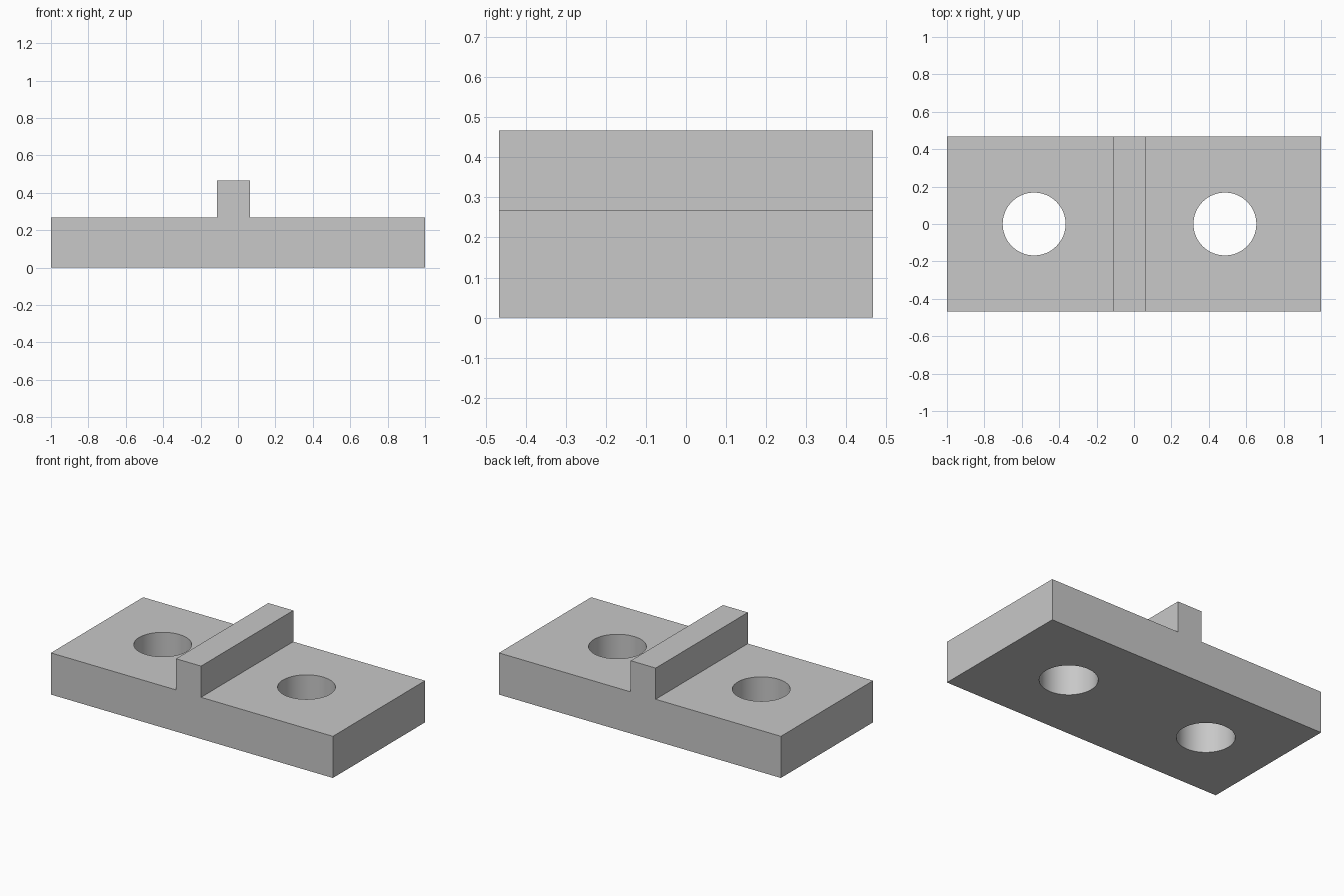
import bpy, math

HALF_DEPTH = 0.467
PLATE_TOP = 0.267
RIDGE_TOP = 0.467
RIDGE_LEFT, RIDGE_RIGHT = -0.112, 0.065
HOLE_RADIUS = 0.168
HOLE_CENTRES = (-0.534, 0.486)

cube = bpy.data.objects.get("Cube")
if cube:
    bpy.data.objects.remove(cube, do_unlink=True)

grey = bpy.data.materials.new("light grey")
grey.use_nodes = True
colour = (0.58, 0.58, 0.58, 1)
grey.diffuse_color = colour
grey.node_tree.nodes["Principled BSDF"].inputs["Base Color"].default_value = colour


def extrude_profile(name, profile):
    """Extrude an x-z outline along the full depth."""
    n = len(profile)
    verts = [(x, y, z) for y in (-HALF_DEPTH, HALF_DEPTH) for x, z in profile]
    faces = [tuple(range(n)), tuple(reversed(range(n, 2 * n)))]
    faces += [(i, i + n, (i + 1) % n + n, (i + 1) % n) for i in range(n)]
    mesh = bpy.data.meshes.new(name)
    mesh.from_pydata(verts, [], faces)
    mesh.materials.append(grey)
    obj = bpy.data.objects.new(name, mesh)
    bpy.context.collection.objects.link(obj)
    return obj


# Plate with a raised cross ridge, as one solid
plate = extrude_profile("ridged_plate", [
    (-1, 0), (1, 0), (1, PLATE_TOP),
    (RIDGE_RIGHT, PLATE_TOP), (RIDGE_RIGHT, RIDGE_TOP),
    (RIDGE_LEFT, RIDGE_TOP), (RIDGE_LEFT, PLATE_TOP), (-1, PLATE_TOP),
])

# Round through holes
for side, x in zip(("right", "left"), HOLE_CENTRES):
    bpy.ops.mesh.primitive_cylinder_add(
        vertices=96, radius=HOLE_RADIUS, depth=1, location=(x, 0, 0))
    cutter = bpy.context.object
    cutter.name = side + "_hole_cutter"
    cutter.data.materials.append(grey)
    cutter.hide_render = True
    cut = plate.modifiers.new(side + "_hole", "BOOLEAN")
    cut.operation = "DIFFERENCE"
    cut.solver = "EXACT"
    cut.object = cutter

# Apply the cuts, remove the cutters, smooth the hole walls
bpy.ops.object.select_all(action="DESELECT")
plate.select_set(True)
bpy.context.view_layer.objects.active = plate
for cut in list(plate.modifiers):
    cutter = cut.object
    bpy.ops.object.modifier_apply(modifier=cut.name)
    bpy.data.objects.remove(cutter, do_unlink=True)
bpy.ops.object.shade_smooth_by_angle(angle=math.radians(30))
